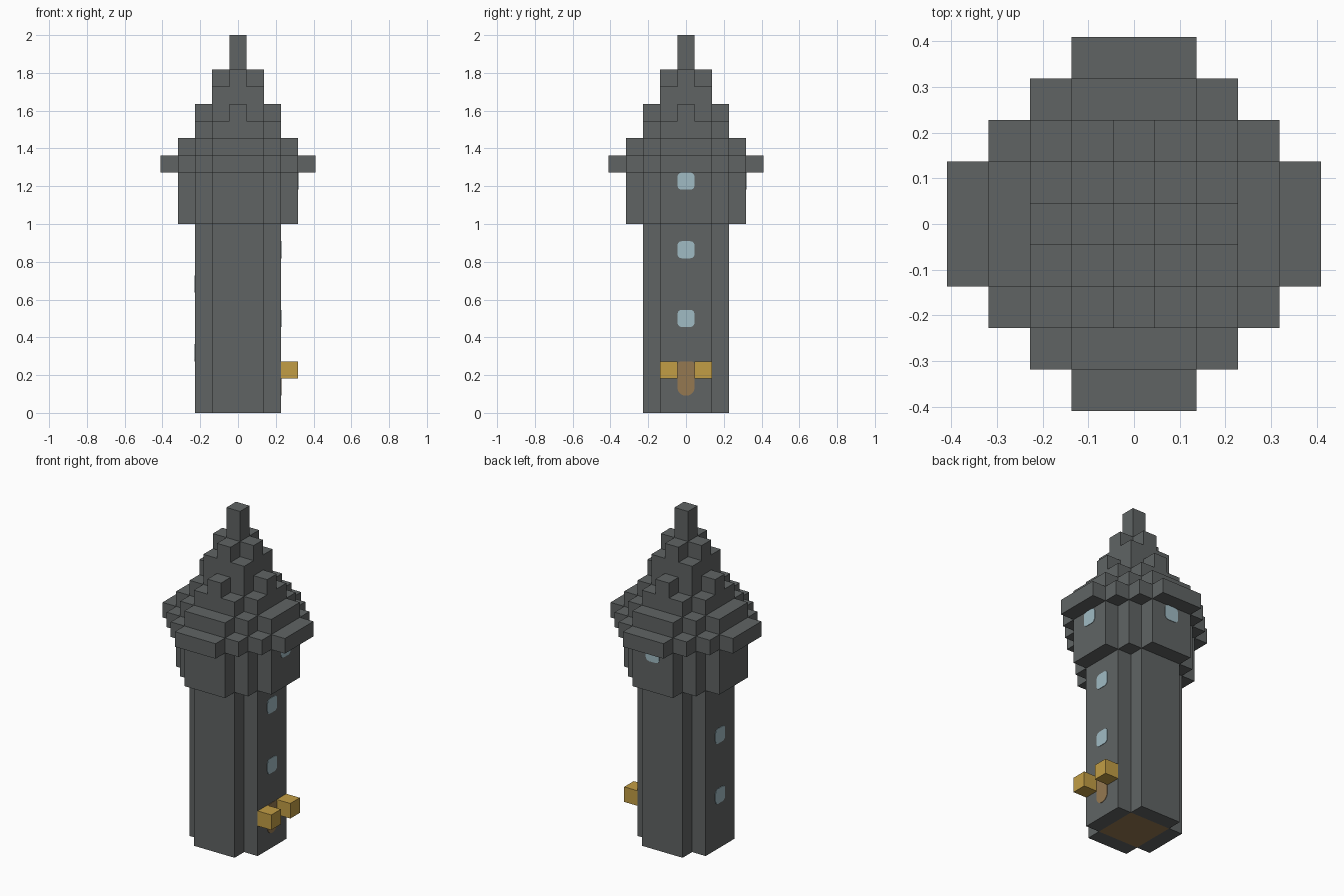
import bpy, bmesh
from math import sin, cos, pi
from mathutils import Matrix

U = 1 / 11  # edge of one block

cube = bpy.data.objects.get("Cube")
if cube:
    bpy.data.objects.remove(cube, do_unlink=True)


def material(name, rgb):
    m = bpy.data.materials.new(name)
    m.use_nodes = True
    m.diffuse_color = (*rgb, 1)
    m.node_tree.nodes["Principled BSDF"].inputs["Base Color"].default_value = (*rgb, 1)
    return m


STONE = material("grey stone", (0.117, 0.127, 0.127))
GLASS = material("pale blue glass", (0.352, 0.497, 0.552))
GOLD = material("gold lamp", (0.54, 0.34, 0.06))
WOOD = material("brown wood", (0.3, 0.188, 0.082))


def prism(name, outline, low, high, mat, matrix=Matrix()):
    """Extrude a flat outline from low to high, in block units."""
    bm = bmesh.new()
    base = bm.faces.new([bm.verts.new((x, y, low)) for x, y in outline])
    top = bmesh.ops.extrude_face_region(bm, geom=[base], use_keep_orig=True)["geom"]
    for v in top:
        if isinstance(v, bmesh.types.BMVert):
            v.co.z = high
    bmesh.ops.recalc_face_normals(bm, faces=bm.faces)
    bmesh.ops.transform(bm, matrix=Matrix.Scale(U, 4) @ matrix, verts=bm.verts)
    mesh = bpy.data.meshes.new(name)
    bm.to_mesh(mesh)
    bm.free()
    mesh.materials.append(mat)
    obj = bpy.data.objects.new(name, mesh)
    bpy.context.collection.objects.link(obj)
    return obj


def rect(x0, x1, y0, y1):
    return [(x0, y0), (x1, y0), (x1, y1), (x0, y1)]


def stepped_ring(r, reach):
    """Block outline of all cells with |x|,|y| <= r and |x|+|y| <= reach."""
    width = [min(r, reach - j) + 0.5 for j in range(r + 1)]
    quarter = []
    for j, w in enumerate(width):
        if j == r:
            quarter.append((w, j + 0.5))
        elif width[j + 1] != w:
            quarter += [(w, j + 0.5), (width[j + 1], j + 0.5)]
    points = []
    for _ in range(4):
        points += quarter
        quarter = [(-y, x) for x, y in quarter]
    return points


def rounded(half_w, half_h, r_low, r_high, steps=5):
    points = []
    for i, (sx, sy, r) in enumerate([(1, 1, r_high), (-1, 1, r_high),
                                     (-1, -1, r_low), (1, -1, r_low)]):
        for k in range(steps + 1):
            a = (i + k / steps) * pi / 2
            points.append((sx * (half_w - r) + r * cos(a), sy * (half_h - r) + r * sin(a)))
    return points


def on_wall(turn, distance, height):
    """Place a plate upright on the wall that faces +x turned by turn quarters."""
    upright = Matrix(((0, 0, 1, 0), (1, 0, 0, 0), (0, 1, 0, 0), (0, 0, 0, 1)))
    return (Matrix.Rotation(turn * pi / 2, 4, "Z")
            @ Matrix.Translation((distance, 0, height)) @ upright)


# Shaft: four wall slabs around a wooden floor
for i, side in enumerate(("left", "back", "right", "front")):
    prism("shaft_wall_" + side, rect(1.5, 2.5, -1.5, 1.5), 0, 11, STONE,
          Matrix.Rotation(i * pi / 2, 4, "Z"))
prism("floor", rect(-1.5, 1.5, -1.5, 1.5), 0, 1, WOOD)

# Upper room and stepped roof: name, radius, reach, bottom, top
for name, r, reach, low, high in [
    ("upper_room", 3, 4, 11, 14),
    ("eaves", 4, 5, 14, 15),
    ("roof_step_lower", 3, 4, 15, 16),
    ("roof_step_middle", 2, 3, 16, 17),
    ("roof_dormers", 2, 2, 17, 18),
    ("roof_step_upper", 1, 2, 18, 19),
    ("spire_base", 1, 1, 19, 20),
    ("spire", 0, 0, 20, 22),
]:
    prism(name, stepped_ring(r, reach), low, high, STONE)

# Windows: wall turn, wall distance, centre height
for turn, distance, height in [(0, 2.5, 5.5), (0, 2.5, 9.5), (0, 3.5, 13.5),
                               (1, 3.5, 13.5), (2, 2.5, 3.5), (2, 2.5, 7.5)]:
    prism("window", rounded(0.5, 0.5, 0.25, 0.25, 3), -0.02, 0.03, GLASS,
          on_wall(turn, distance, height))

# Door with a lamp on each side
prism("door", rounded(0.5, 1, 0.48, 0.2), -0.02, 0.03, WOOD, on_wall(0, 2.5, 2))
for name, y in (("lamp_front", -1.5), ("lamp_back", 0.5)):
    prism(name, rect(2.5, 3.5, y, y + 1), 2, 3, GOLD)
